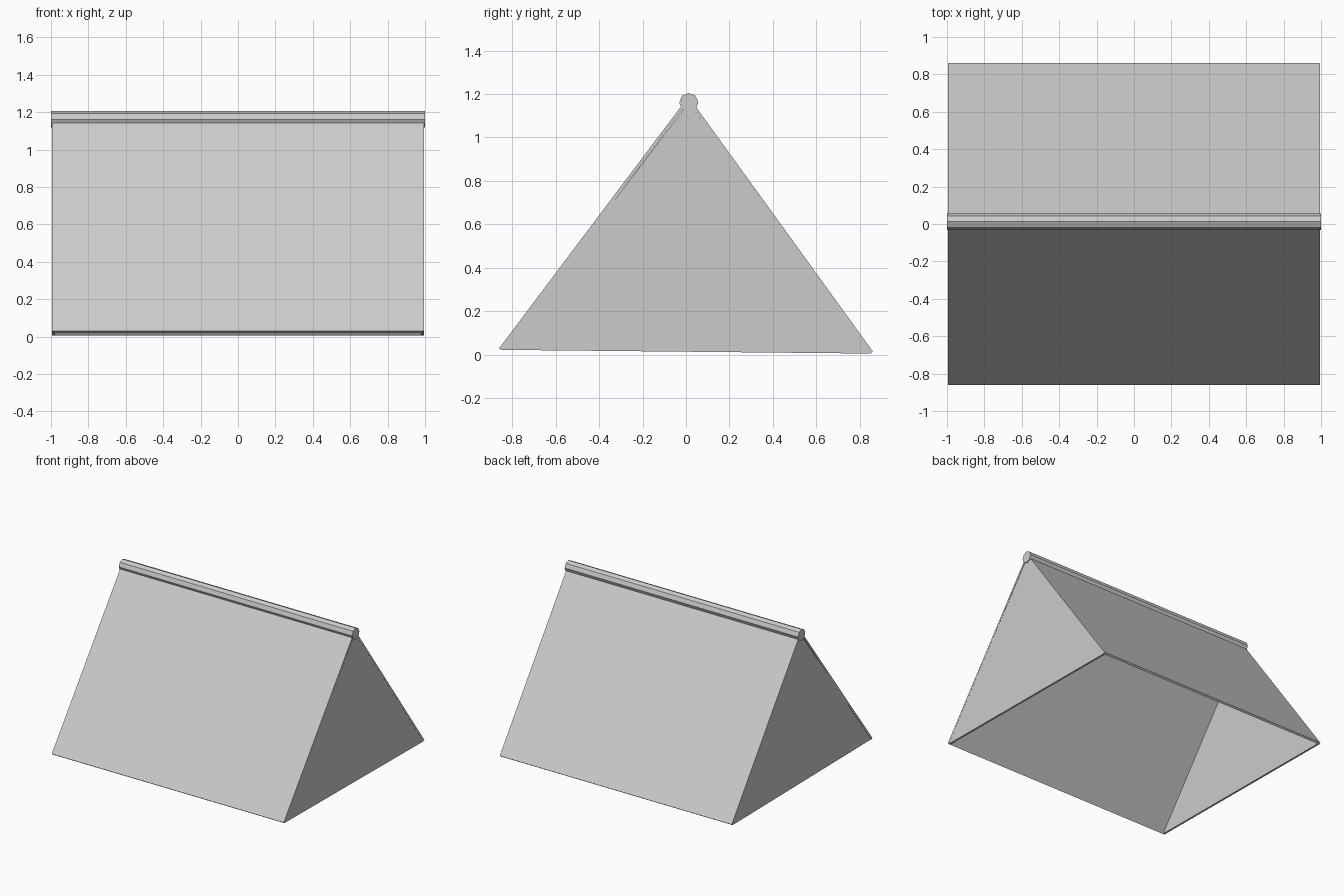
import bpy, bmesh, math
from mathutils import Vector

if "Cube" in bpy.data.objects:
    bpy.data.objects.remove(bpy.data.objects["Cube"])


def prism(name, profile, x0, x1):
    """Extrude a (y, z) outline along x into a closed flat-faced solid."""
    bm = bmesh.new()
    face = bm.faces.new([bm.verts.new((x0, y, z)) for y, z in profile])
    ext = bmesh.ops.extrude_face_region(bm, geom=[face])
    verts = [g for g in ext["geom"] if isinstance(g, bmesh.types.BMVert)]
    bmesh.ops.translate(bm, verts=verts, vec=(x1 - x0, 0, 0))
    bmesh.ops.recalc_face_normals(bm, faces=bm.faces)
    mesh = bpy.data.meshes.new(name)
    bm.to_mesh(mesh)
    bm.free()
    ob = bpy.data.objects.new(name, mesh)
    bpy.context.collection.objects.link(ob)
    return ob


def slab(name, foot, top, inward, thickness=0.015):
    """Thin sloping cloth panel; foot and top lie on the outer face."""
    foot, top = Vector(foot), Vector(top)
    d = (top - foot).normalized()
    n = Vector((d.y, -d.x)) * inward * thickness
    return prism(name, [foot, top, top + n, foot + n], -HALF, HALF)


HALF = 0.994
RIDGE = (0.013, 1.161)

# sloping cloth sides, leaning very slightly towards the back
slab("front_slope", (-0.86, 0.03), (-0.004, 1.168), 1)
slab("back_slope", (0.86, 0.015), (0.026, 1.168), -1)

# closed triangular ends, the underside is open
end = [(-0.852, 0.023), (0.850, 0.006), (0.013, 1.16)]
for name, s in (("left_end", -1), ("right_end", 1)):
    prism(name, end, s * (HALF - 0.015), s * (HALF - 0.0005))

# eight-sided ridge pole
pole = [(RIDGE[0] + 0.044 * math.sin(math.radians(a * 45 - 1)),
         RIDGE[1] + 0.044 * math.cos(math.radians(a * 45 - 1))) for a in range(8)]
prism("ridge_pole", pole, -1, 1)
